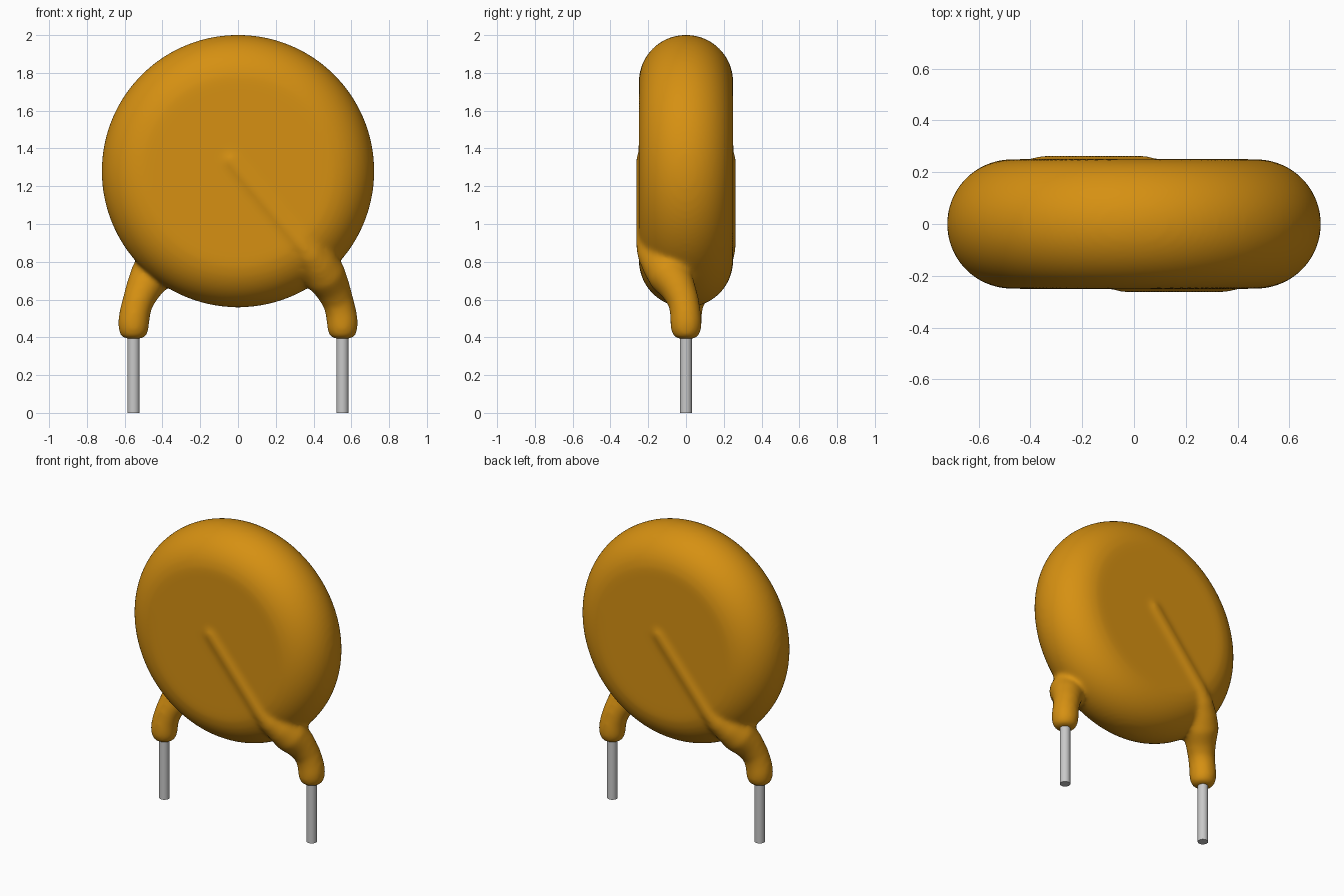
import bpy, bmesh, math
from mathutils import Vector, Matrix

cube = bpy.data.objects.get("Cube")
if cube:
    bpy.data.objects.remove(cube, do_unlink=True)


def material(name, rgb, rough):
    m = bpy.data.materials.new(name)
    m.use_nodes = True
    m.diffuse_color = (*rgb, 1)
    bsdf = m.node_tree.nodes["Principled BSDF"]
    bsdf.inputs["Base Color"].default_value = (*rgb, 1)
    bsdf.inputs["Roughness"].default_value = rough
    return m


coating = material("orange coating", (0.67, 0.28, 0.006), 0.5)
metal = material("grey metal", (0.58, 0.58, 0.58), 0.5)

CENTRE_Z, FLAT_R, EDGE_R = 1.28, 0.472, 0.25
LEAD_X, LEAD_R = 0.553, 0.032

# Coated lead path on the front face: x, y, z, radius
LEG = [
    (0.553, 0.0, 0.392, 0.052), (0.553, 0.0, 0.41, 0.070),
    (0.553, 0.0, 0.44, 0.081), (0.553, 0.0, 0.48, 0.084),
    (0.546, -0.003, 0.53, 0.082), (0.530, -0.013, 0.59, 0.083),
    (0.500, -0.042, 0.66, 0.095), (0.460, -0.090, 0.73, 0.112),
    (0.415, -0.140, 0.795, 0.100), (0.370, -0.188, 0.85, 0.076),
    (0.330, -0.203, 0.90, 0.063), (0.130, -0.203, 1.137, 0.062),
    (-0.045, -0.203, 1.345, 0.062), (-0.075, -0.200, 1.38, 0.045),
]


def add_disc(bm):
    """Lathe a round-edged disc about the y axis."""
    prof = [(0, -EDGE_R), (FLAT_R / 2, -EDGE_R)]
    for i in range(25):
        a = -math.pi / 2 + math.pi * i / 24
        prof.append((FLAT_R + EDGE_R * math.cos(a), EDGE_R * math.sin(a)))
    prof += [(FLAT_R / 2, EDGE_R), (0, EDGE_R)]
    verts = [bm.verts.new((r, y, CENTRE_Z)) for r, y in prof]
    edges = [bm.edges.new(p) for p in zip(verts, verts[1:])]
    bmesh.ops.spin(bm, geom=verts + edges, cent=(0, 0, CENTRE_Z), axis=(0, 1, 0),
                   angle=math.tau, steps=128, use_duplicate=False)


def add_tube(bm, path, turn, sides=32):
    """Sweep a circle of varying radius along a path, with closed ends."""
    pts = [Vector(p[:3]) for p in path]
    rings = []
    for i, p in enumerate(pts):
        t = (pts[min(i + 1, len(pts) - 1)] - pts[max(i - 1, 0)]).normalized()
        u = Vector((0, 1, 0)).cross(t).normalized()
        w = t.cross(u)
        ring = []
        for k in range(sides):
            a = math.tau * k / sides
            co = p + path[i][3] * (math.cos(a) * u + math.sin(a) * w)
            ring.append(bm.verts.new(turn @ co))
        rings.append(ring)
    for a, b in zip(rings, rings[1:]):
        for k in range(sides):
            n = (k + 1) % sides
            bm.faces.new((a[k], a[n], b[n], b[k]))
    bm.faces.new(rings[0][::-1])
    bm.faces.new(rings[-1])


# Coated body: disc and both legs fused into one soft skin
bm = bmesh.new()
add_disc(bm)
for angle in (0, math.pi):
    add_tube(bm, LEG, Matrix.Rotation(angle, 3, 'Z'))
bmesh.ops.remove_doubles(bm, verts=bm.verts, dist=0.0001)
bmesh.ops.recalc_face_normals(bm, faces=bm.faces)
mesh = bpy.data.meshes.new("coated_body")
bm.to_mesh(mesh)
bm.free()
mesh.materials.append(coating)
body = bpy.data.objects.new("coated_body", mesh)
bpy.context.collection.objects.link(body)
for poly in mesh.polygons:
    poly.use_smooth = True

fuse = body.modifiers.new("fuse", 'REMESH')
fuse.mode = 'VOXEL'
fuse.voxel_size = 0.013
fuse.use_smooth_shade = True
soften = body.modifiers.new("soften", 'SMOOTH')
soften.factor = 0.5
soften.iterations = 18

# Bare wire leads
for name, side in (("left_lead", 1), ("right_lead", -1)):
    bpy.ops.mesh.primitive_cylinder_add(vertices=32, radius=LEAD_R, depth=0.5,
                                        location=(side * LEAD_X, 0, 0.25))
    lead = bpy.context.object
    lead.name = name
    lead.data.materials.append(metal)
    bpy.ops.object.shade_smooth_by_angle(angle=math.radians(40))
